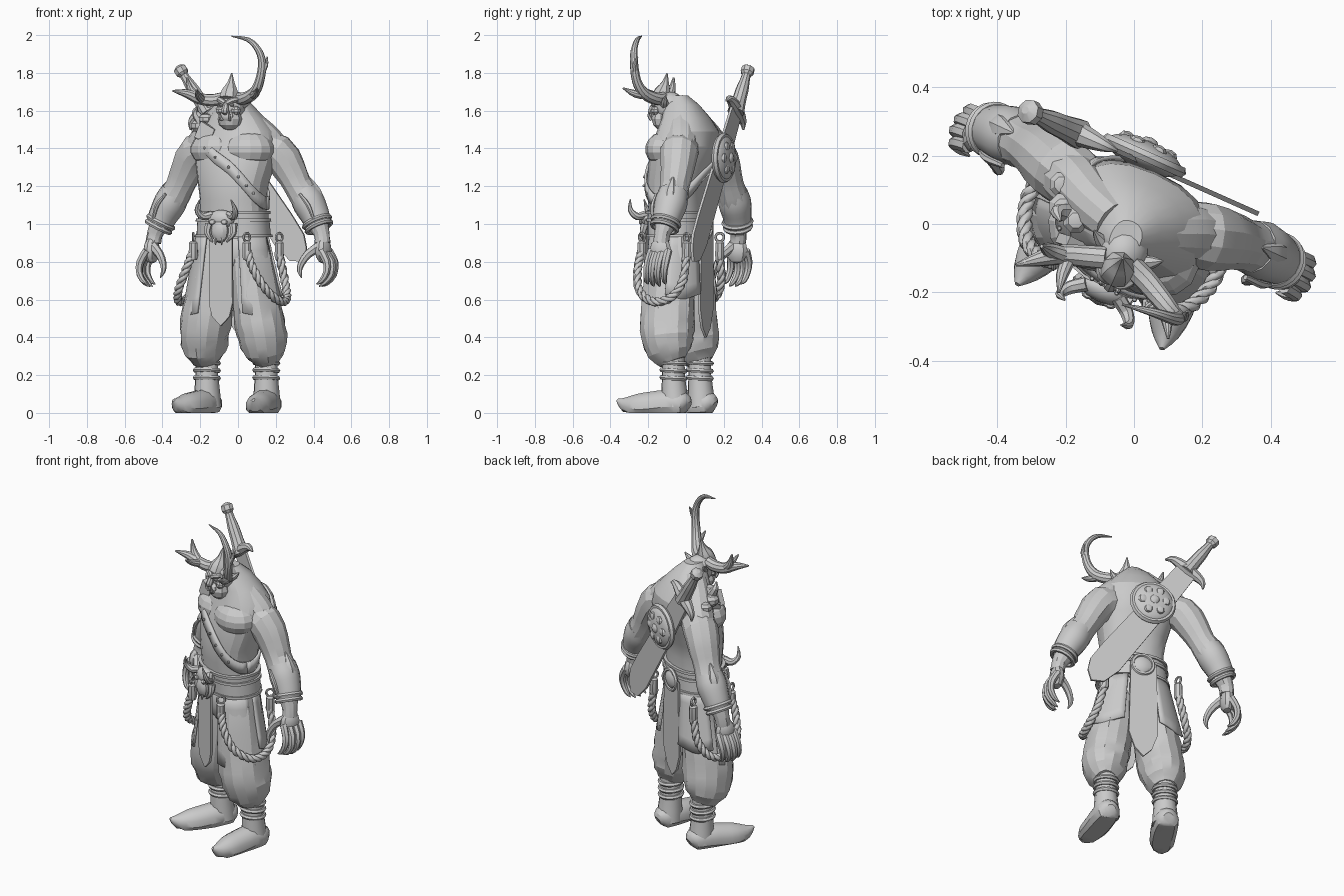
import bpy, bmesh, math, random
from mathutils import Vector, Matrix

if "Cube" in bpy.data.objects:
    bpy.data.objects.remove(bpy.data.objects["Cube"])

random.seed(4)
# body is modelled facing -y, then turned a little around z
PLACE = Matrix.Translation((-.027, .012, 0)) @ Matrix.Rotation(math.radians(-24), 4, 'Z')
INV = PLACE.inverted()
grey = bpy.data.materials.new("pale_grey")
grey.diffuse_color = (.6, .6, .6, 1)
grey.use_nodes = True
grey.node_tree.nodes["Principled BSDF"].inputs["Base Color"].default_value = grey.diffuse_color


def finish(name, bm, angle=30, thick=0):
    bmesh.ops.recalc_face_normals(bm, faces=bm.faces)
    bm.transform(PLACE)
    me = bpy.data.meshes.new(name)
    bm.to_mesh(me)
    bm.free()
    me.materials.append(grey)
    me.shade_smooth()
    me.set_sharp_from_angle(angle=math.radians(angle))
    ob = bpy.data.objects.new(name, me)
    bpy.context.collection.objects.link(ob)
    if thick:
        ob.modifiers.new("thickness", 'SOLIDIFY').thickness = thick
    return ob


def spline(pts, n):
    """Catmull-Rom curve through points (any dimension)."""
    p = [Vector(q) for q in pts]
    p = [p[0] * 2 - p[1]] + p + [p[-1] * 2 - p[-2]]
    out = []
    for i in range(1, len(p) - 2):
        a, b, c, d = p[i - 1:i + 3]
        for k in range(n):
            t = k / n
            out.append(.5 * (2 * b + (c - a) * t + (2 * a - 5 * b + 4 * c - d) * t * t
                             + (3 * b - a - 3 * c + d) * t ** 3))
    return out + [p[-2]]


def frames(pts):
    res, nrm = [], None
    for i, p in enumerate(pts):
        t = (pts[min(i + 1, len(pts) - 1)] - pts[max(i - 1, 0)]).normalized()
        if nrm is None:
            nrm = t.orthogonal()
        nrm = (nrm - t * nrm.dot(t)).normalized()
        res.append((p, nrm, t.cross(nrm)))
    return res


def skin(name, rings, angle=30, closed=False, thick=0, cap=True):
    """Bridge a list of vertex rings."""
    bm = bmesh.new()
    rows = [[bm.verts.new(v) for v in r] for r in rings]
    m = len(rows[0])
    for a, b in zip(rows, rows[1:] + (rows[:1] if closed else [])):
        for i in range(m if cap else m - 1):
            j = (i + 1) % m
            bm.faces.new((a[i], a[j], b[j], b[i]))
    if cap and not closed:
        bm.faces.new(rows[0])
        bm.faces.new(rows[-1])
    return finish(name, bm, angle, thick)


def tube(name, pts, sides=10, n=3, angle=30, jit=0, floor=False, deep=1):
    """Tube through (x, y, z, radius) points."""
    q = spline([Vector(p) for p in pts], n) if n else [Vector(p) for p in pts]
    rings = []
    for (p, a, b), w in zip(frames([v.to_3d() for v in q]), q):
        ring = []
        for k in range(sides):
            t = math.tau * k / sides
            v = (a * math.cos(t) + b * math.sin(t)) * (max(w[3], .002) + random.uniform(-jit, jit))
            v.y *= deep
            v += p
            if floor:
                v.z = max(v.z, 0)
            ring.append(v)
        rings.append(ring)
    return skin(name, rings, angle)


def ball(name, loc, size, seg=12, angle=30):
    bm = bmesh.new()
    bmesh.ops.create_uvsphere(bm, u_segments=seg, v_segments=max(5, seg * 2 // 3), radius=1)
    bm.transform(Matrix.Translation(loc) @ Matrix.Diagonal((*size, 1)))
    return finish(name, bm, angle)


def ring_band(name, c, axis, r, w):
    """Torus around an axis."""
    q = Vector(axis).to_track_quat('Z', 'Y').to_matrix()
    rows = []
    for i in range(24):
        a = math.tau * i / 24
        rows.append([Vector(c) + q @ Vector(((r + w * math.cos(b)) * math.cos(a),
                    (r + w * math.cos(b)) * math.sin(a), w * math.sin(b)))
                    for b in (k * math.tau / 6 for k in range(6))])
    return skin(name, rows, 35, closed=True)


def plate(name, outline, y, t, lean=0):
    """Flat outline in (x, z) given thickness along y, lean slants with height."""
    rows = [[(x, y + s * t / 2 + lean * (z - 1), z) for x, z in outline] for s in (-1, 1)]
    return skin(name, rows)


# torso sections: z, centre y, half width, half depth
X = .025
SEC = [(.92, -.045, .188, .135), (1.04, -.05, .178, .137), (1.13, -.055, .176, .142),
       (1.22, -.05, .19, .15), (1.32, -.02, .215, .166), (1.41, 0, .23, .166), (1.49, .01, .205, .148),
       (1.56, .0, .15, .12), (1.63, -.025, .09, .09), (1.68, -.05, .045, .055)]


def surf(z, a, k=1.0):
    z = min(max(z, SEC[0][0]), SEC[-1][0])
    for s, e in zip(SEC, SEC[1:]):
        if z <= e[0]:
            break
    f = (z - s[0]) / (e[0] - s[0])
    yc, rx, ry = (s[i] + (e[i] - s[i]) * f for i in (1, 2, 3))
    c, d = (math.copysign(abs(v) ** .86, v) for v in (math.cos(a), math.sin(a)))
    return Vector((X + k * rx * c, yc + k * ry * d, z))


skin("torso", [[surf(s[0], math.tau * i / 20) for i in range(20)] for s in SEC], 20)

# chest strap with rivets
START = math.radians(185)
strap = []
for i in range(48):
    a = math.tau * i / 48
    z = 1.31 + .2 * math.cos(a - START)
    strap.append([surf(z + d, a, 1.09) for d in (-.035, .035)])
skin("chest_strap", strap + strap[:1], cap=False, thick=.012)
for i in range(27, 45, 2):
    a = math.tau * i / 48
    ball("strap_rivet", surf(1.31 + .2 * math.cos(a - START), a, 1.11), (.008,) * 3, 6)

# belt with raised edges
for nm, z0, z1, k in (("belt", .935, 1.02, 1.08), ("upper_belt", 1.02, 1.06, 1.06), ("belt_edge", .93, .945, 1.13),
                      ("belt_edge", 1.012, 1.028, 1.13), ("belt_edge", 1.053, 1.068, 1.12)):
    skin(nm, [[surf(z, math.tau * i / 24, k) for i in range(24)] for z in (z0, z1)])

# mirrored limbs and clothes
for s, side in ((1, "left"), (-1, "right")):
    dx = .03 if s > 0 else -.012
    dy = -.01 if s > 0 else 0

    def m(*pts):
        return [(s * p[0],) + tuple(p[1:]) for p in pts]

    def part(nm, pts, **kw):
        return tube(side + "_" + nm, m(*pts), **kw)

    def arm(nm, pts, **kw):
        return part(nm, [(p[0], p[1] + dy) + tuple(p[2:]) for p in pts], **kw)

    def leg(nm, pts, **kw):
        return part(nm, [(p[0] + dx,) + tuple(p[1:]) for p in pts], **kw)

    ball(side + "_chest_muscle", (X + s * .09, -.065, 1.395), (.145, .118, .1), 14, 15)
    part("neck_muscle", [(.02, -.02, 1.6, .07), (.1, .005, 1.53, .075), (.18, .04, 1.44, .085), (.25, .06, 1.36, .075)],
         sides=12, n=3, angle=20)
    arm("arm", [(.13, .035, 1.41, .09), (.235, .062, 1.38, .1), (.297, .078, 1.29, .088), (.345, .085, 1.2, .076),
                (.39, .09, 1.13, .082), (.445, .085, 1.03, .064), (.485, .075, .95, .043), (.493, .07, .9, .042)],
        sides=12, n=2, angle=20, jit=.002)
    # forearm guards
    arm("bracer", [(.37, .09, 1.17, .079), (.405, .09, 1.11, .087), (.445, .086, 1.04, .077), (.468, .08, .985, .069)], sides=14)
    arm("elbow_spike", [(.455, .1, 1.1, .035), (.43, .1, 1.17, .04), (.4, .1, 1.25, .004)], sides=8)
    arm("bracer_ridge", [(.39, .0, 1.16, .008), (.44, .0, 1.1, .012), (.465, .01, 1.03, .008)], sides=6)
    for c, r in (((.467, .08 + dy, .985), .068), ((.455, .083 + dy, 1.01), .072)):
        ring_band(side + "_cuff", m(c)[0], (s * .45, -.1, -.9), r, .013)
    # hand
    ball(side + "_palm", (s * .497, .06, .86), (.042, .062, .07), 10)
    for i in range(4):
        y = .115 - .034 * i
        b = .012 * (i in (1, 2))
        part("finger", [(.505, y * .95, .86, .022), (.54 + b, y - .006, .8, .021), (.543 + b, y - .014, .745 - b, .018),
                        (.518, y - .022, .7 - b, .014), (.49, y - .027, .682 - b, .003)], sides=7, n=2)
    part("thumb", [(.48, .04, .88, .028), (.43, .01, .84, .023), (.4, -.01, .79, .019), (.395, -.02, .75, .013),
                   (.41, -.025, .715, .003)], sides=7, n=2)
    # baggy trouser, boot
    leg("trouser", [(.08, -.04, .96, .095), (.095, -.04, .8, .115), (.122, -.045, .62, .126), (.147, -.045, .48, .132),
                    (.16, -.038, .4, .128), (.165, -.02, .32, .108), (.165, 0, .27, .065)], sides=14, n=2, angle=18, jit=.006, deep=1.13)
    leg("boot_shaft", [(.163, .0, .32, .06), (.163, .0, .2, .061), (.163, .005, .1, .07), (.163, .01, .03, .075)], sides=12, n=1)
    leg("boot_foot", [(.16, .085, .035, .03), (.161, .06, .045, .064), (.17, -.02, .05, .075), (.183, -.11, .04, .075),
                      (.2, -.19, .035, .068), (.214, -.255, .045, .042), (.222, -.3, .068, .008)], sides=12, n=2, floor=True)
    for z in (.185, .225, .265):
        ring_band(side + "_boot_wrap", (s * (.163 + dx), 0, z), (0, .06, 1), .062, .013)
    # hip flaps
    for nm, a0, a1, zb in (("front_flap", -62, 0, .5), ("rear_flap", 12, 68, .6)):
        rows = []
        for j in range(6):
            f = j / 5
            row = []
            for i in range(8):
                a = math.radians(a0 + (a1 - a0) * i / 7)
                row.append((X * .6 + s * (.198 + .083 * f) * math.cos(a), -.045 + (.15 + .035 * f) * math.sin(a),
                            .95 + (zb - .95 + .03 * abs(i / 3.5 - 1)) * f))
            rows.append(row)
        skin(side + "_" + nm, rows, cap=False, thick=.012)
    # twisted rope, hung from the belt
    rx = X * .5 * s
    path = spline(m(*[(x + rx, y, z) for x, y, z in ((.155, -.195, .86), (.195, -.2, .76), (.255, -.165, .65),
                  (.295, -.07, .59), (.287, .03, .61), (.25, .085, .7), (.215, .092, .84))]), 12)
    fr = frames(path)
    for k in range(3):
        strand = []
        for i, (p, a, b) in enumerate(fr):
            t = i * .55 + k * math.tau / 3
            strand.append((*(p + (a * math.cos(t) + b * math.sin(t)) * .012), .0125))
        tube(side + "_rope_strand", strand, 6, 0, 60)
    for x, y in ((.155 + rx, -.195), (.215 + rx, .092)):
        tube(side + "_rope_ferrule", m((x, y, .91, .014), (x, y, .9, .024), (x, y, .83, .026), (x, y, .81, .02)), 8, 1)
        ring_band(side + "_rope_ring", (s * x, y, .93), (s, -.5, 0), .022, .007)

# hanging cloths
plate("front_cloth", [(X - .066, 1), (X + .066, 1), (X + .068, .58), (X + .05, .51), (X, .46), (X - .05, .51), (X - .068, .58)], -.21, .014)
plate("back_cloth", [(-.07, 1), (.08, 1), (.09, .55), (.055, .45), (.005, .4), (-.045, .45), (-.08, .55)], .108, .014, .01)
ball("hips", (X, -.045, .86), (.18, .135, .16), 14)

# skull buckle
ball("buckle_brow", (X, -.21, 1.025), (.078, .04, .05))
ball("buckle_snout", (X, -.225, .965), (.05, .035, .065), 10)
for s in (1, -1):
    tube("buckle_horn", [(X + s * .05, -.215, 1.05, .022), (X + s * .09, -.245, 1.04, .02), (X + s * .11, -.275, 1.075, .014), (X + s * .09, -.285, 1.13, .003)], 8)
    tube("buckle_jaw", [(X + s * .07, -.21, 1.0, .022), (X + s * .075, -.22, .95, .016), (X + s * .04, -.23, .905, .004)], 7)
    ball("buckle_socket_rim", (X + s * .035, -.245, 1.01), (.02, .012, .014), 8)
    tube("buckle_tooth", [(X + s * .018, -.24, .925, .012), (X + s * .018, -.245, .89, .002)], 6, 1)
ball("back_buckle", (.01, .105, .99), (.06, .025, .055))
ring_band("back_buckle_rim", (.01, .112, .99), (0, 1, 0), .06, .012)

# head
H = Vector((.04, -.105, 1.6))
ball("skull", H + Vector((-.005, .015, .02)), (.076, .085, .08), 12, 25)
ball("jaw", H + Vector((0, -.025, -.045)), (.066, .058, .06), 10, 25)
ball("muzzle", H + Vector((0, -.065, -.03)), (.04, .025, .03), 10)
tube("nose", [(*(H + Vector((0, -.068, .045))), .012), (*(H + Vector((0, -.088, .0))), .02), (*(H + Vector((0, -.08, -.018))), .01)], 8)
tube("forehead_crest", [(*(H + Vector((0, -.04, .06))), .052), (*(H + Vector((0, -.025, .1))), .046), (*(H + Vector((0, -.01, .145))), .022), (*(H + Vector((0, 0, .2))), .003)], 8)
for s in (1, -1):
    def h(x, y, z, r):
        return (*(H + Vector((s * x, y, z))), r)
    tube("brow", [h(.006, -.075, .04, .014), h(.035, -.068, .055, .016), h(.065, -.03, .06, .01)], 7)
    ball("eye", H + Vector((s * .03, -.066, .03)), (.014, .01, .009), 8)
    ball("cheek", H + Vector((s * .045, -.045, .0)), (.026, .025, .024), 8)
    tube("fang", [h(.022, -.08, -.05, .01), h(.027, -.092, -.03, .008), h(.028, -.095, -.005, .002)], 6)
    tube("ear", [h(.055, .01, .03, .022), h(.085, .025, .05, .018), h(.11, .04, .08, .003)], 7)


def horn(name, pts):
    tube(name, [(*(INV @ Vector(p[:3])), p[3]) for p in pts], 10)


# uneven antlers
horn("left_horn", [(-.01, -.12, 1.665, .034), (.035, -.165, 1.665, .034), (.085, -.225, 1.695, .03), (.115, -.262, 1.76, .025), (.128, -.275, 1.85, .022),
                   (.108, -.275, 1.92, .018), (.055, -.258, 1.975, .013), (-.035, -.235, 1.994, .003)])
horn("left_horn_tine", [(.12, -.27, 1.79, .018), (.146, -.272, 1.84, .014), (.155, -.255, 1.885, .003)])
horn("left_horn_front_tine", [(.07, -.2, 1.68, .024), (.095, -.27, 1.69, .02), (.1, -.335, 1.72, .004)])
horn("right_horn", [(-.08, -.1, 1.665, .034), (-.14, -.095, 1.655, .033), (-.21, -.09, 1.665, .03), (-.27, -.1, 1.69, .024), (-.345, -.12, 1.705, .005)])
horn("right_horn_tine", [(-.21, -.09, 1.67, .026), (-.25, -.075, 1.71, .021), (-.27, -.065, 1.775, .005)])
horn("right_horn_front_tine", [(-.19, -.1, 1.66, .022), (-.21, -.15, 1.68, .018), (-.22, -.2, 1.71, .004)])

# sword across the back: (along, across) to (x, z)
D, N, TOP, SY = Vector((.575, -.818)), Vector((.818, .575)), Vector((-.385, 1.82)), .175


def sw(a, c=0):
    return tuple(TOP + D * a + N * c)


def sp(a, c, r, y=SY):
    x, z = sw(a, c)
    return (x, y, z, r)


plate("sword_blade", [sw(.27, -.06), sw(.27, .06), sw(.6, .075), sw(1.0, .088), sw(1.13, .085), sw(1.2, .055), sw(1.245, 0),
                      sw(1.2, -.06), sw(1.08, -.085), sw(.6, -.075)], SY, .014)
tube("sword_grip", [sp(0, 0, .022), sp(.06, 0, .025), sp(.13, 0, .034), sp(.2, 0, .037), sp(.28, 0, .045)], 10)
tube("sword_pommel", [sp(-.02, 0, .012), sp(-.005, 0, .036), sp(.025, 0, .036), sp(.045, 0, .02)], 8, 1)
tube("sword_guard", [sp(.3, -.135, .005), sp(.265, -.1, .022), sp(.26, 0, .036), sp(.265, .1, .022), sp(.3, .135, .005)], 8)

# round boss over the blade
C = Vector((-.025, .195, 1.35))
ball("back_disc", C, (.12, .045, .12), 20)
ring_band("back_disc_rim", C, (0, 1, 0), .116, .018)
ball("disc_centre", C + Vector((0, .035, 0)), (.03, .022, .03), 10)
for i in range(6):
    a = i * math.tau / 6
    ball("disc_stud", C + Vector((.067 * math.cos(a), .03, .067 * math.sin(a))), (.026, .018, .026), 8)

# shoulder fittings of the strap
plate("strap_buckle", [(-.16, 1.46), (-.075, 1.42), (-.045, 1.5), (-.125, 1.545)], -.15, .03, .05)
for x, y, z, r in ((-.18, -.04, 1.52, .045), (-.13, -.06, 1.555, .04), (-.21, .02, 1.5, .04)):
    ball("shoulder_fitting", (x, y, z), (r, r, r * .8), 8)
tube("shoulder_hook", [(-.16, -.05, 1.54, .03), (-.19, -.06, 1.59, .02), (-.17, -.08, 1.62, .004)], 7)
